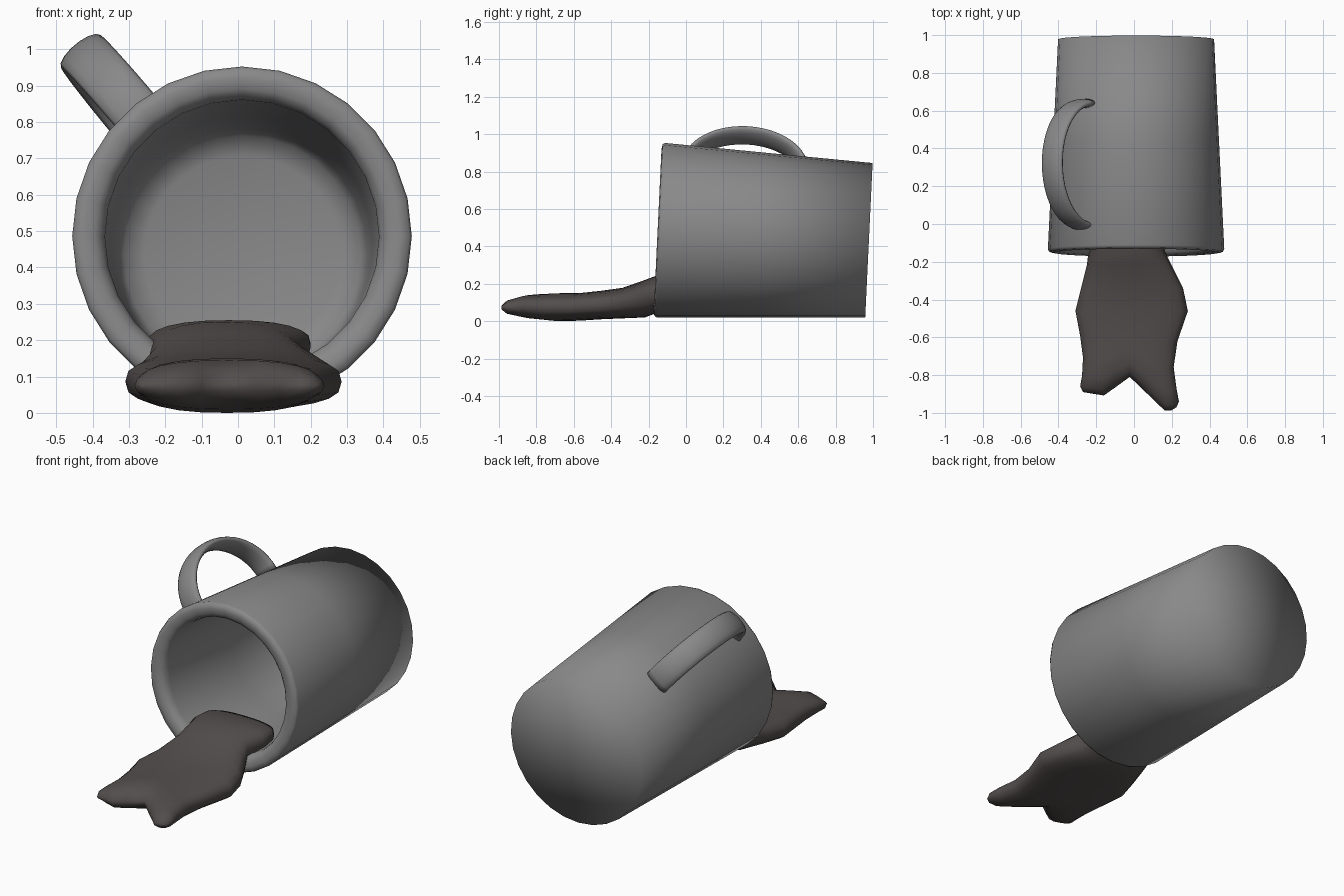
import bpy, math
from mathutils import Vector

if "Cube" in bpy.data.objects:
    bpy.data.objects.remove(bpy.data.objects["Cube"])

def material(name, rgb):
    m = bpy.data.materials.new(name)
    m.diffuse_color = (*rgb, 1)
    m.use_nodes = True
    m.node_tree.nodes["Principled BSDF"].inputs["Base Color"].default_value = m.diffuse_color
    return m

GREY = material("mug grey", (0.25, 0.25, 0.25))
DARK = material("dark liquid", (0.085, 0.075, 0.072))

def loft(name, rings, mat, flip=False):
    """Skin a list of closed rings and close both ends with a fan."""
    n = len(rings[0])
    verts = [p for r in rings for p in r]
    faces = []
    for i in range(len(rings) - 1):
        for j in range(n):
            k = (j + 1) % n
            faces.append((i*n + j, i*n + k, (i+1)*n + k, (i+1)*n + j))
    for base, rev in ((0, True), ((len(rings) - 1)*n, False)):
        c = len(verts)
        verts.append(sum((verts[base + j] for j in range(n)), Vector()) / n)
        for j in range(n):
            f = (base + j, base + (j + 1) % n, c)
            faces.append(f[::-1] if rev else f)
    if flip:
        faces = [f[::-1] for f in faces]
    me = bpy.data.meshes.new(name)
    me.from_pydata(verts, [], faces)
    me.materials.append(mat)
    me.polygons.foreach_set("use_smooth", [True] * len(me.polygons))
    ob = bpy.data.objects.new(name, me)
    bpy.context.collection.objects.link(ob)
    return ob

# Frame of the tipped mug: base centre, axis towards the rim
BASE = Vector((0.011, 0.978, 0.433))
AXIS = Vector((0, -0.9989, 0.0478))
SIDE = Vector((1, 0, 0))
UP = Vector((0, 0.0478, 0.9989))

def radial(a):
    return SIDE * math.cos(a) + UP * math.sin(a)

# Mug body: outer wall, rounded lip, inner wall, floor (radius, height)
profile = [(0.413, 0), (0.44, 0.56), (0.467, 1.112), (0.46, 1.126), (0.435, 1.131),
           (0.405, 1.126), (0.385, 1.11), (0.377, 1.08), (0.36, 0.55),
           (0.345, 0.14), (0.325, 0.09), (0.27, 0.07)]
N = 28
loft("mug_body", [[BASE + AXIS*h + radial(math.tau*j/N)*r for j in range(N)]
                  for r, h in profile], GREY)

# Handle: flat oval section swept along a half ellipse
ANG = math.radians(130)
out, wide = radial(ANG), radial(ANG + math.pi/2)
rings = []
for i in range(25):
    t = math.pi * i / 24
    centre = BASE + out*(0.42 + 0.27*math.sin(t)) + AXIS*(0.68 + 0.325*math.cos(t))
    normal = (out*math.sin(t)/0.27 + AXIS*math.cos(t)/0.325).normalized()
    rings.append([centre + wide*0.07*math.cos(a) + normal*0.025*math.sin(a)
                  for a in (math.tau*j/14 for j in range(14))])
loft("mug_handle", rings, GREY)

# Spilled liquid: (y, left, right, bottom, top) sections
sections = [(0.08, -0.20, 0.17, 0.16, 0.235), (0.04, -0.24, 0.20, 0.13, 0.25),
            (-0.05, -0.25, 0.20, 0.11, 0.255), (-0.14, -0.24, 0.16, 0.05, 0.25),
            (-0.22, -0.25, 0.20, 0.02, 0.22), (-0.34, -0.28, 0.26, 0.015, 0.178),
            (-0.46, -0.31, 0.285, 0.01, 0.162), (-0.60, -0.285, 0.23, 0.003, 0.15),
            (-0.72, -0.27, 0.21, 0.0, 0.15), (-0.82, -0.275, 0.225, 0.01, 0.145),
            (-0.88, -0.285, 0.238, 0.03, 0.12), (-0.91, -0.27, 0.225, 0.06, 0.085)]
# Front edge shift across the width, giving two prongs and a notch
front = [(0, 0.02), (0.25, 0.0), (0.48, 0.11), (0.9, -0.09), (1.0, -0.06)]

def shift(u):
    for (a, p), (b, q) in zip(front, front[1:]):
        if u <= b:
            return p + (q - p) * (u - a) / (b - a)
    return front[-1][1]

def power(v, e):
    return math.copysign(abs(v)**e, v)

rings = []
for y, xl, xr, zb, zt in sections:
    k = min(1, max(0, (-y - 0.45) / 0.43))
    ring = []
    for j in range(24):
        a = math.tau * j / 24
        c, s = power(math.cos(a), 0.85), power(math.sin(a), 0.7)
        ring.append(Vector(((xl + xr)/2 + c*(xr - xl)/2,
                            y + k*shift((c + 1)/2),
                            (zb + zt)/2 + s*(zt - zb)/2)))
    rings.append(ring)

# End strip: pair each upper point with the lower one so the notch stays open
spill = loft("spilled_liquid", rings, DARK)
me = spill.data
n, last = 24, (len(sections) - 1) * 24
verts = [v.co.copy() for v in me.vertices]
faces = [tuple(p.vertices) for p in me.polygons][:-n]
for j in range(n // 2):
    f = (last + j, last + j + 1, last + (n - j - 1) % n, last + (n - j) % n)
    faces.append(tuple(dict.fromkeys(f)))
me.clear_geometry()
me.from_pydata(verts[:-1], [], faces)
me.polygons.foreach_set("use_smooth", [True] * len(me.polygons))

# Make all normals point outwards
import bmesh
for ob in bpy.context.collection.objects:
    bm = bmesh.new()
    bm.from_mesh(ob.data)
    bmesh.ops.recalc_face_normals(bm, faces=bm.faces)
    bm.to_mesh(ob.data)
    bm.free()
